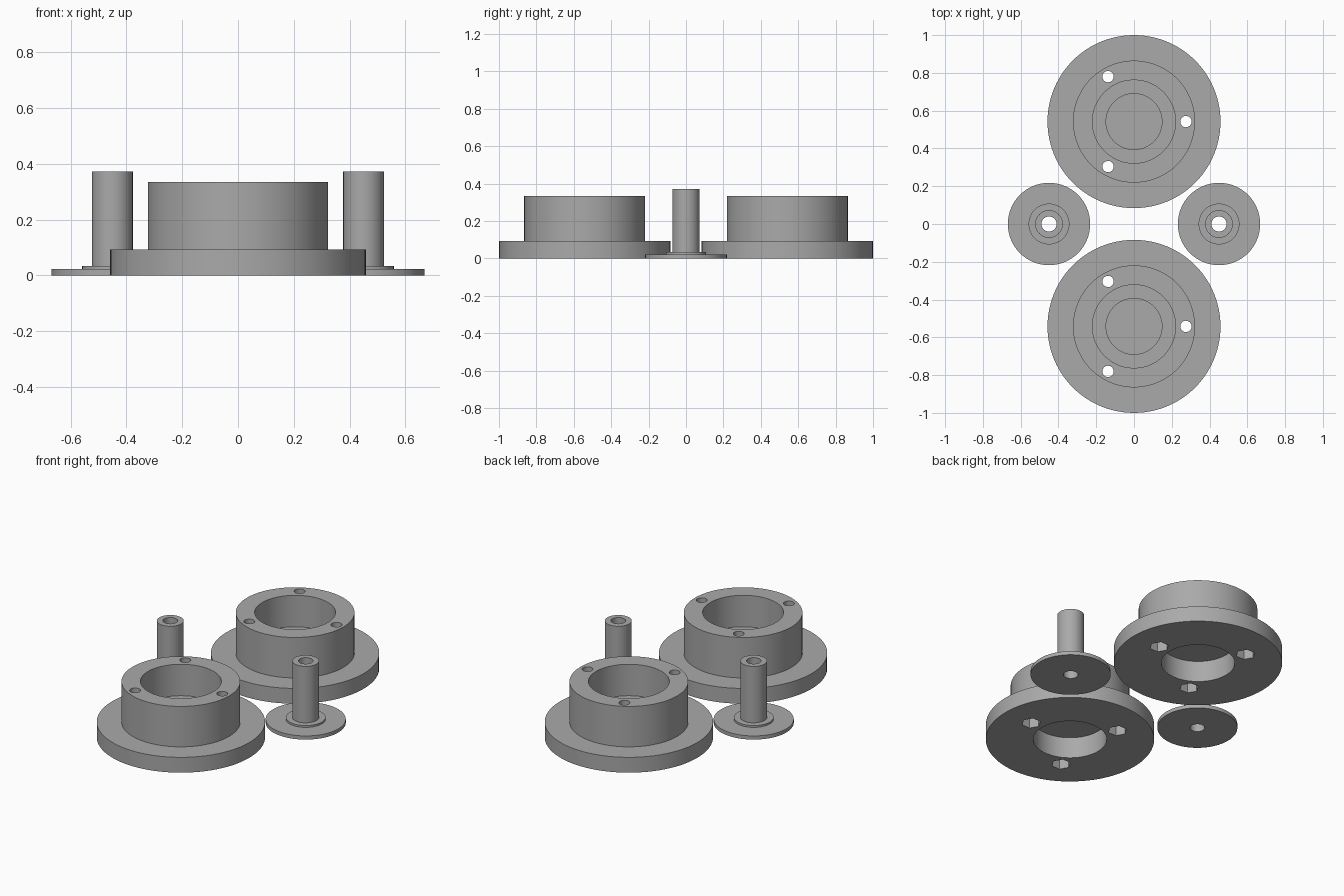
import bpy, bmesh, math

if "Cube" in bpy.data.objects:
    bpy.data.objects.remove(bpy.data.objects["Cube"])

grey = bpy.data.materials.new("grey")
grey.diffuse_color = (0.4, 0.4, 0.4, 1)
grey.use_nodes = True
grey.node_tree.nodes["Principled BSDF"].inputs["Base Color"].default_value = grey.diffuse_color


def lathe(name, profile, loc, closed, segs=96):
    """Revolve an (r, z) profile round z; r = 0 gives a pole."""
    bm = bmesh.new()
    rings = []
    for r, z in profile:
        if r == 0:
            rings.append([bm.verts.new((0, 0, z))] * segs)
        else:
            rings.append([bm.verts.new((r * math.cos(2 * math.pi * i / segs),
                                        r * math.sin(2 * math.pi * i / segs), z))
                          for i in range(segs)])
    pairs = list(zip(rings, rings[1:]))
    if closed:
        pairs.append((rings[-1], rings[0]))
    for a, b in pairs:
        for i in range(segs):
            j = (i + 1) % segs
            bm.faces.new(list(dict.fromkeys((a[i], a[j], b[j], b[i]))))
    bmesh.ops.recalc_face_normals(bm, faces=bm.faces)
    me = bpy.data.meshes.new(name)
    bm.to_mesh(me)
    bm.free()
    me.materials.append(grey)
    ob = bpy.data.objects.new(name, me)
    ob.location = loc
    bpy.context.collection.objects.link(ob)
    return ob


def smooth(ob):
    bpy.ops.object.select_all(action='DESELECT')
    ob.select_set(True)
    bpy.context.view_layer.objects.active = ob
    bpy.ops.object.shade_smooth_by_angle(angle=math.radians(30))


def drill(ob, r, z0, z1, segs, x, y):
    """Cut a vertical prism-shaped hole."""
    cut = lathe("hole_cutter", [(0, z0), (r, z0), (r, z1), (0, z1)], (x, y, 0), False, segs)
    mod = ob.modifiers.new("hole", 'BOOLEAN')
    mod.operation = 'DIFFERENCE'
    mod.solver = 'EXACT'
    mod.object = cut
    bpy.context.view_layer.objects.active = ob
    bpy.ops.object.modifier_apply(modifier=mod.name)
    bpy.data.objects.remove(cut)


# Flanged hubs: top pocket, stepped floor, thin web, underside recess
hub = [(0, 0.126), (0.2, 0.126), (0.2, 0), (0.458, 0), (0.458, 0.092),
       (0.323, 0.092), (0.323, 0.335), (0.22, 0.335), (0.22, 0.146),
       (0.148, 0.146), (0.148, 0.131), (0, 0.131)]
for side, y in (("front", -0.542), ("back", 0.542)):
    ob = lathe(side + "_hub", hub, (0, y, 0), False)
    for k in range(3):  # bolt holes with hexagonal nut pockets below
        a = k * 2 * math.pi / 3
        x, hy = 0.275 * math.cos(a), y + 0.275 * math.sin(a)
        drill(ob, 0.03, -0.1, 0.5, 24, x, hy)
        drill(ob, 0.053, -0.1, 0.09, 6, x, hy)
    smooth(ob)

# Flanged hollow spindles
spindle = [(0.04, 0), (0.218, 0), (0.218, 0.022), (0.108, 0.022), (0.108, 0.033),
           (0.073, 0.033), (0.073, 0.372), (0.04, 0.372)]
for side, x in (("left", -0.45), ("right", 0.45)):
    smooth(lathe(side + "_spindle", spindle, (x, 0, 0), True, 64))
